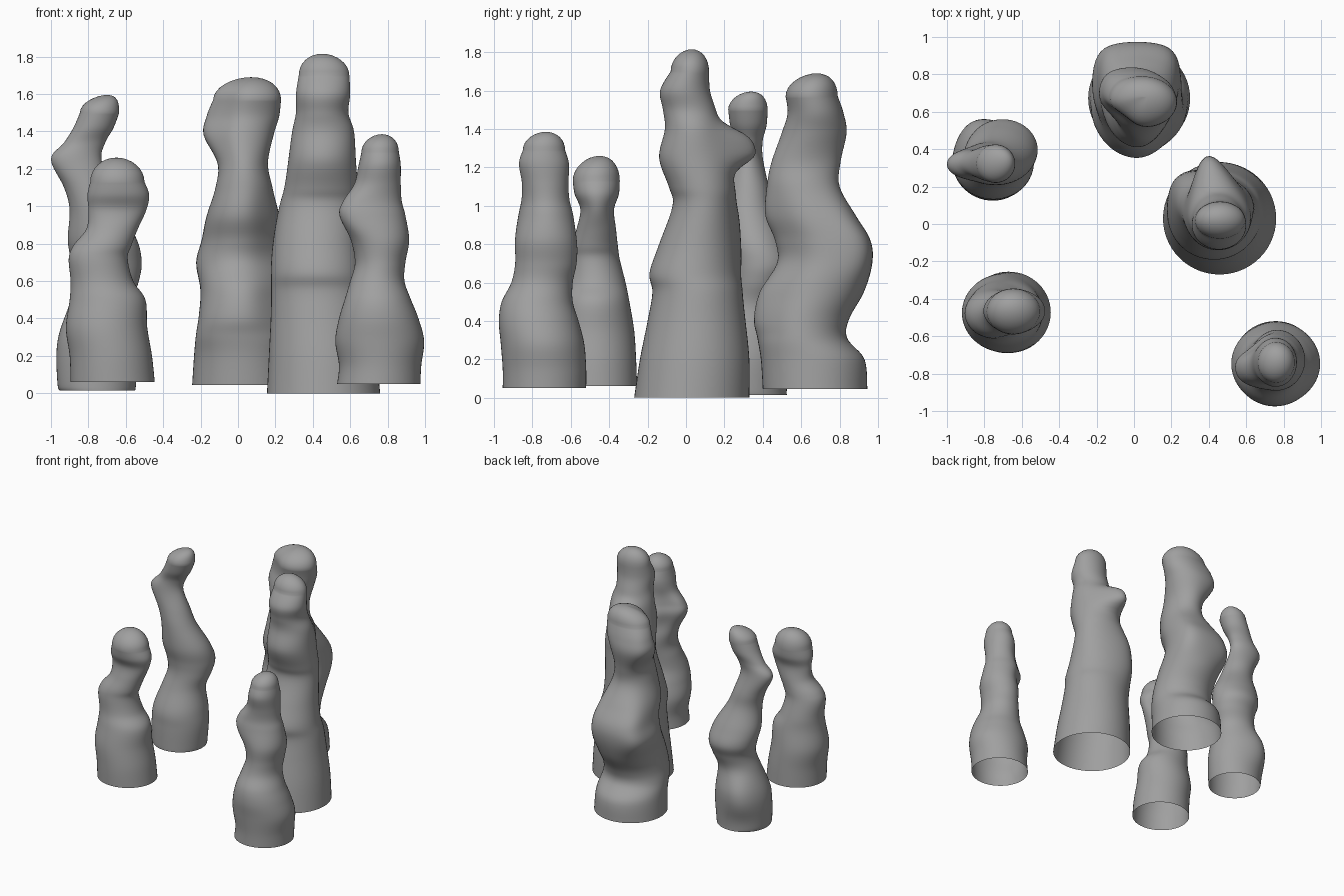
import bpy
import bmesh
from math import sin, cos, pi, exp, radians, remainder

cube = bpy.data.objects.get("Cube")
if cube:
    bpy.data.objects.remove(cube, do_unlink=True)

SIDES = 56        # vertices around each column
STEPS = 6         # smooth steps between measured sections
CAP_STEPS = 8     # steps over the rounded tip

stone = bpy.data.materials.new("grey_stone")
stone.use_nodes = True
stone.diffuse_color = (0.35, 0.35, 0.35, 1)
stone.node_tree.nodes["Principled BSDF"].inputs["Base Color"].default_value = (0.35, 0.35, 0.35, 1)


def smooth_step(a, b, c, d, t):
    """Catmull-Rom blend between b and c."""
    return b + 0.5 * t * (c - a + t * (2 * a - 5 * b + 4 * c - d + t * (3 * (b - c) + d - a)))


def smooth_sections(sections):
    """Fill in soft in-between sections along the height."""
    padded = [sections[0]] + sections + [sections[-1]]
    result = []
    for i in range(len(sections) - 1):
        for step in range(STEPS):
            result.append([smooth_step(*values, step / STEPS) for values in zip(*padded[i:i + 4])])
    result.append(list(sections[-1]))
    return result


def knob_offset(angle, z, knobs):
    """Sum the sideways push of the knobs (direction, height, spread, half height, push)."""
    dx = dy = 0
    for direction, knob_z, spread, half_height, push in knobs:
        turn = remainder(angle - radians(direction), 2 * pi)
        near = exp(-(turn / radians(spread)) ** 2 - abs((z - knob_z) / half_height) ** 3)
        dx += push * near * cos(radians(direction))
        dy += push * near * sin(radians(direction))
    return dx, dy


def lumpy_column(name, sections, tip, knobs=()):
    """Loft oval sections (height, left, right, front, back in hundredths) and close with a dome."""
    rings = []
    for z, left, right, front, back in smooth_sections(sections):
        rings.append((z, (left + right) / 2, (front + back) / 2, (right - left) / 2, (back - front) / 2))

    # Rounded tip leaning from the last section to the tip point
    z, cx, cy, rx, ry = rings[-1]
    tip_x, tip_y, tip_z = tip
    for step in range(1, CAP_STEPS):
        angle = step / CAP_STEPS * pi / 2
        lean = sin(angle) ** 2
        rings.append((z + (tip_z - z) * sin(angle),
                      cx + (tip_x - cx) * lean, cy + (tip_y - cy) * lean,
                      rx * cos(angle), ry * cos(angle)))

    # Skin, open at the foot
    bm = bmesh.new()
    loops = []
    for z, cx, cy, rx, ry in rings:
        loop = []
        for s in range(SIDES):
            a = 2 * pi * s / SIDES
            dx, dy = knob_offset(a, z, knobs)
            loop.append(bm.verts.new((cx + rx * cos(a) + dx, cy + ry * sin(a) + dy, z)))
        loops.append(loop)
    for low, high in zip(loops, loops[1:]):
        for s in range(SIDES):
            n = (s + 1) % SIDES
            bm.faces.new((low[s], low[n], high[n], high[s]))
    apex = bm.verts.new((tip_x, tip_y, tip_z))
    for s in range(SIDES):
        bm.faces.new((loops[-1][s], loops[-1][(s + 1) % SIDES], apex))

    bmesh.ops.scale(bm, vec=(0.01, 0.01, 0.01), verts=bm.verts)
    mesh = bpy.data.meshes.new(name)
    bm.to_mesh(mesh)
    bm.free()
    mesh.materials.append(stone)
    column = bpy.data.objects.new(name, mesh)
    bpy.context.collection.objects.link(column)
    bpy.ops.object.select_all(action="DESELECT")
    column.select_set(True)
    bpy.context.view_layer.objects.active = column
    bpy.ops.object.shade_smooth_by_angle(angle=radians(60))


# Tallest column, with a knob on its back and a swelling below it
lumpy_column("tall_column", [
    (0, 15.5, 76, -27, 33),
    (20, 16.5, 74, -24, 33),
    (40, 17.5, 71, -20, 31),
    (55, 18, 69, -17.5, 29),
    (65, 18.5, 67, -19, 27),
    (80, 20, 65, -14, 26),
    (100, 23, 64, -7, 25),
    (110, 25, 64, -9, 25),
    (125, 27, 63, -14, 23),
    (140, 29, 62, -11, 18),
    (150, 31, 59, -12, 15.5),
    (160, 31, 60, -13.5, 12.5),
    (170, 32.5, 59.5, -8, 12),
], (45, 3, 181.5), [(100, 131, 38, 10.5, 15), (130, 82, 45, 24, 6)])

# Column at the back
lumpy_column("back_column", [
    (4.5, -24.5, 30, 40, 94.5),
    (20, -23.5, 29, 39, 93),
    (31, -22.5, 28, 37, 84),
    (41, -21, 27, 35, 85),
    (55, -20, 26, 38, 92.5),
    (70, -22, 25, 47, 96.5),
    (82, -19, 24, 46, 95.5),
    (95, -16.5, 22, 41, 88),
    (110, -12, 18.5, 42, 80),
    (123, -11, 16, 44.5, 80.5),
    (138, -18.5, 19, 49.5, 83.5),
    (148, -17, 22, 52.5, 82),
    (157, -13.5, 23, 51.5, 79),
], (7, 68, 169), [
    (45, 80, 30, 22, 4), (135, 78, 30, 22, 4), (-45, 82, 35, 25, -3),
    (-45, 45, 35, 16, -3), (-135, 148, 35, 22, -4), (135, 142, 30, 18, 2),
])

# Column at the front on the left
lumpy_column("front_left_column", [
    (5, 53, 97.5, -95.5, -52),
    (15, 54, 98, -95.5, -52),
    (28, 52, 99.5, -96.5, -53),
    (40, 54, 96.5, -97.5, -56),
    (50, 57, 92.5, -96, -59),
    (60, 60, 89, -91, -59),
    (70, 62.5, 89.5, -89, -57),
    (82, 60, 91.5, -89, -56.5),
    (95, 54, 89.5, -87, -58),
    (103, 56, 87.5, -85.5, -60),
    (112, 62, 87, -85.5, -61),
    (122, 64.5, 87, -87, -61),
    (129, 66, 86, -85, -63),
], (77, -73, 138.5), [(135, 96, 40, 15, -5), (-135, 95, 35, 12, 2)])

# Column at the front on the right
lumpy_column("front_right_column", [
    (6, -89.5, -44.5, -69, -25.5),
    (20, -90, -46, -69, -26),
    (35, -92, -48.5, -68, -27),
    (50, -90, -49.5, -65, -29.5),
    (60, -89.5, -56, -62, -31.5),
    (72, -90.5, -59, -61, -34.5),
    (79, -88, -57, -60, -35.5),
    (88, -81, -53.5, -57, -36.5),
    (98, -80, -49, -55, -37.5),
    (106, -80.5, -47.5, -58, -35),
    (113, -79, -50, -59, -34.5),
], (-65, -45, 126))

# Leaning column at the back on the right
lumpy_column("leaning_column", [
    (1.5, -95.5, -55, 12.5, 52.5),
    (5, -96.5, -54.5, 12.5, 52.5),
    (20, -97, -53.5, 13, 53),
    (32, -95.5, -54.5, 14, 53),
    (48, -90, -56.5, 20, 50),
    (60, -87, -53, 23, 53),
    (70, -89, -51.5, 23, 56),
    (82, -91, -54, 21, 52),
    (98, -90, -63, 21, 45),
    (110, -93, -68, 22, 43),
    (125, -100, -73, 24, 40),
    (134, -93, -71, 25, 40),
    (142, -88, -66.5, 23, 42),
    (150, -84.5, -63.5, 22, 42.5),
], (-70, 34, 159.5), [(115, 30, 40, 16, 4)])
